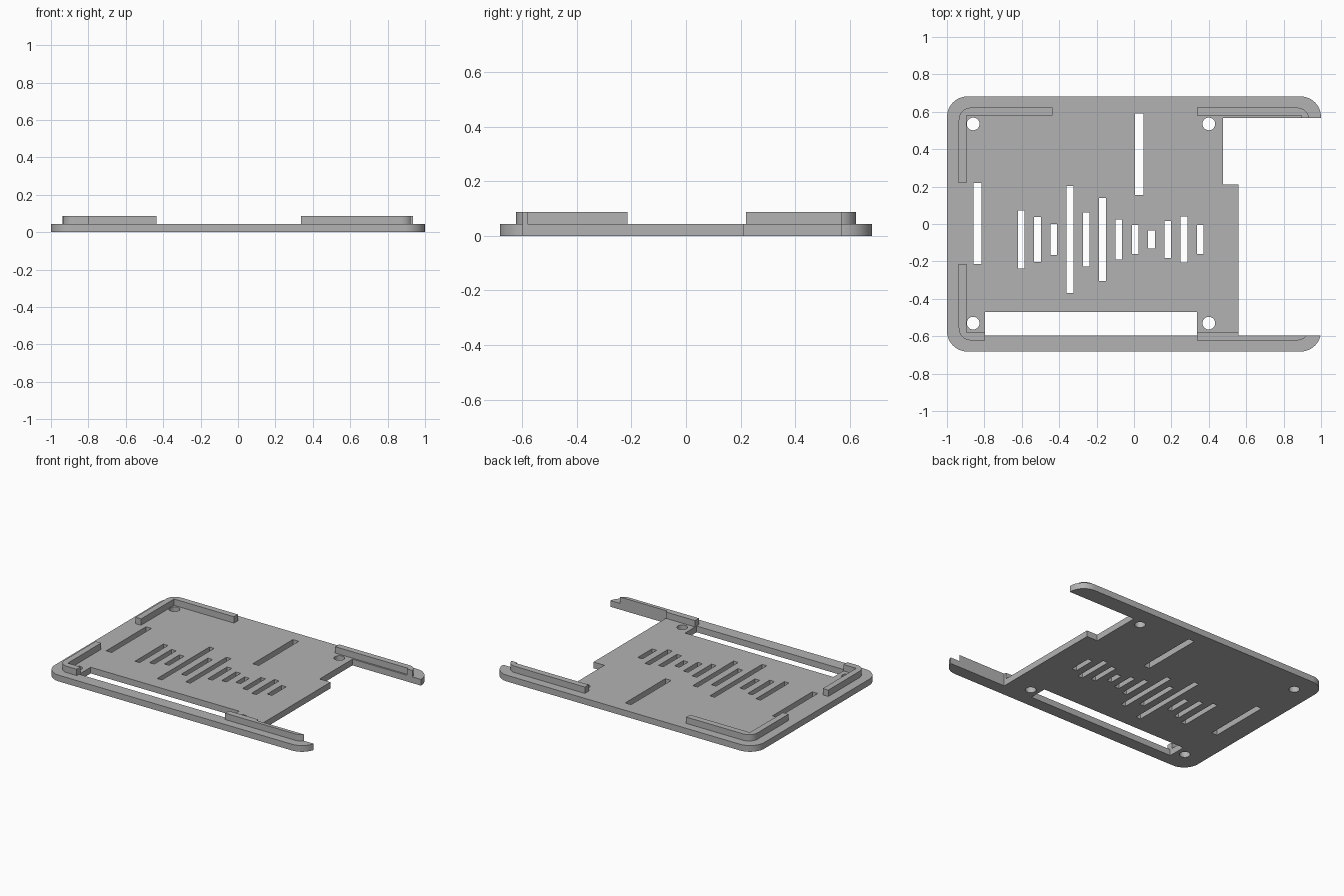
import bpy, bmesh
from math import sin, cos, pi

cube = bpy.data.objects.get("Cube")
if cube:
    bpy.data.objects.remove(cube, do_unlink=True)

PLATE_TOP, RIM_TOP = 0.043, 0.087

grey = bpy.data.materials.new("plain grey")
grey.use_nodes = True
colour = (0.45, 0.45, 0.45, 1)
grey.diffuse_color = colour
grey.node_tree.nodes["Principled BSDF"].inputs["Base Color"].default_value = colour


def arc(cx, cy, r, start, end, n=12):
    return [(cx + r * cos(start + (end - start) * i / n),
             cy + r * sin(start + (end - start) * i / n)) for i in range(n + 1)]


def rect(x0, x1, y0, y1):
    return [(x0, y0), (x1, y0), (x1, y1), (x0, y1)]


def prisms(name, outlines, z0, z1):
    """Extrude flat outlines upward into one object."""
    bm = bmesh.new()
    for pts in outlines:
        face = bm.faces.new([bm.verts.new((x, y, z0)) for x, y in pts])
        out = bmesh.ops.extrude_face_region(bm, geom=[face])
        for v in out["geom"]:
            if isinstance(v, bmesh.types.BMVert):
                v.co.z = z1
    bmesh.ops.recalc_face_normals(bm, faces=bm.faces)
    mesh = bpy.data.meshes.new(name)
    bm.to_mesh(mesh)
    bm.free()
    mesh.materials.append(grey)
    ob = bpy.data.objects.new(name, mesh)
    bpy.context.collection.objects.link(ob)
    return ob


def finish(ob, cutter):
    """Cut the openings, then smooth only the rounded walls."""
    mod = ob.modifiers.new("openings", 'BOOLEAN')
    mod.operation = 'DIFFERENCE'
    mod.solver = 'EXACT'
    mod.object = cutter
    bpy.ops.object.select_all(action='DESELECT')
    bpy.context.view_layer.objects.active = ob
    ob.select_set(True)
    bpy.ops.object.modifier_apply(modifier=mod.name)
    bpy.ops.object.shade_smooth_by_angle(angle=pi / 6)


def rim_corner(name, sx, sy, end_x, end_y):
    """L-shaped raised rim with a rounded outer corner."""
    w, r = 0.042, 0.065
    ox, oy = 0.937, 0.622
    pts = [(end_x, oy), *reversed(arc(ox - r, oy - r, r, 0, pi / 2)),
           (ox, end_y), (ox - w, end_y), (ox - w, oy - w), (end_x, oy - w)]
    return prisms(name, [[(sx * x, sy * y) for x, y in pts]], PLATE_TOP, RIM_TOP)


# Openings: side bay, long front slot, two narrow slots
openings = [
    [(0.56, -0.597), (1.2, -0.597), (1.2, 0.568), (0.477, 0.568), (0.477, 0.21), (0.56, 0.21)],
    rect(-0.797, 0.337, -0.597, -0.47),
    rect(-0.857, -0.815, -0.215, 0.22),
    rect(0.005, 0.05, 0.155, 0.592),
]
# Row of vents of varied length
half_lengths = [.155, .12, .082, .285, .145, .222, .106, .078, .048, .1, .124, .078]
for i, h in enumerate(half_lengths):
    x = -0.603 + 0.087 * i
    openings.append(rect(x - 0.018, x + 0.018, -0.083 - h, -0.083 + h))
# Screw holes
for x in (-0.86, 0.4):
    for y in (-0.53, 0.535):
        openings.append(arc(x, y, 0.034, 0, 2 * pi, 32)[:-1])
cutter = prisms("opening_cutter", openings, -0.1, 0.2)
cutter.hide_render = True

# Base plate with rounded corners
R = 0.11
plate_outline = []
for k, (sx, sy) in enumerate([(1, 1), (-1, 1), (-1, -1), (1, -1)]):
    plate_outline += arc(sx * (1 - R), sy * (0.682 - R), R, k * pi / 2, (k + 1) * pi / 2)
plate = prisms("base_plate", [plate_outline], 0, PLATE_TOP)

# Raised rim pieces at the corners
parts = [
    plate,
    rim_corner("back_right_rim", -1, 1, 0.437, 0.22),
    rim_corner("front_right_rim", -1, -1, 0.797, 0.215),
    rim_corner("back_left_rim", 1, 1, 0.337, 0.5),
    rim_corner("front_left_rim", 1, -1, 0.337, 0.5),
]
for part in parts:
    finish(part, cutter)
bpy.data.objects.remove(cutter, do_unlink=True)
